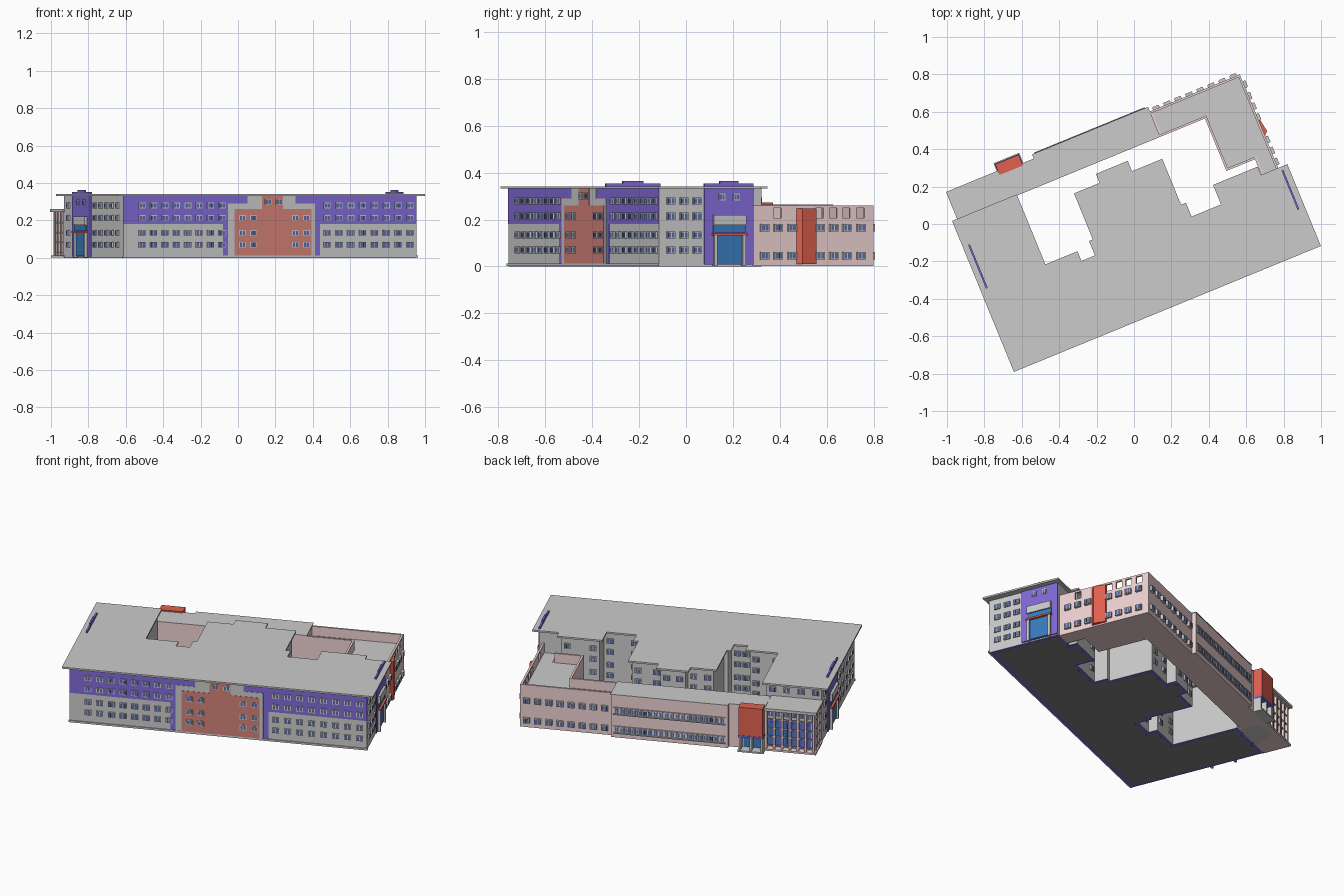
import bpy, bmesh, math
from mathutils import Matrix, Vector

if "Cube" in bpy.data.objects:
    bpy.data.objects.remove(bpy.data.objects["Cube"])

ROT = Matrix.Rotation(math.radians(22.3), 4, 'Z')   # plan is turned on the site
PURPLE, BLUE, GLASS = (.22, .14, .68, 1), (.04, .20, .50, 1), (.10, .15, .38, 1)
BRICK, RED, PINK, DARK = (.66, .22, .19, 1), (.75, .12, .08, 1), (.85, .64, .64, 1), (.22, .22, .22, 1)
parts = {}                                            # part name -> (bmesh, colour)


def part(name, col):
    if name not in parts:
        parts[name] = (bmesh.new(), col)
    return parts[name][0]


def prism(name, pts, z0, z1, col=None):
    bm = part(name, col)
    f = bm.faces.new([bm.verts.new((x, y, z0)) for x, y in pts])
    ext = bmesh.ops.extrude_face_region(bm, geom=[f], use_keep_orig=True)
    top = [g for g in ext['geom'] if isinstance(g, bmesh.types.BMVert)]
    bmesh.ops.translate(bm, verts=top, vec=(0, 0, z1 - z0))


def block(name, x0, x1, y0, y1, z0, z1, col=None):
    prism(name, [(x0, y0), (x1, y0), (x1, y1), (x0, y1)], z0, z1, col)


def panel(name, face, a0, a1, z0, z1, d, col=None, d0=-.002):
    """Box on a wall face: a runs along the wall, d is how far it stands out."""
    axis, sign, pos = face
    p, q = sorted((pos + sign * d0, pos + sign * d))
    if axis == 'y':
        block(name, a0, a1, p, q, z0, z1, col)
    else:
        block(name, p, q, a0, a1, z0, z1, col)


def window(pre, face, a, z, w=.038, h=.03, d=.008):
    panel(pre + '_window_frames', face, a - w / 2, a + w / 2, z - h / 2, z + h / 2, d)
    for s in (-1, 1):
        c = a + s * w * .22
        panel(pre + '_window_glass', face, c - w * .17, c + w * .17, z - h * .36, z + h * .36, d + .001, GLASS)


def spread(a, b, n):
    return [a + (b - a) * i / (n - 1) for i in range(n)]


def inset(pts, d):
    out = []
    for i, p in enumerate(pts):
        p = Vector(p)
        e1 = (p - Vector(pts[i - 1])).normalized()
        e2 = (Vector(pts[(i + 1) % len(pts)]) - p).normalized()
        out.append(tuple(p + d * Vector((-e1.y - e2.y, e1.x + e2.x))))
    return out


# main block: stepped courtyard outline, walls set in under the eaves
roof = [(-.894, -.488), (.88, -.488), (.88, -.015), (.728, -.015), (.728, .033), (.47, .033),
        (.47, -.08), (.30, -.08), (.30, 0), (.272, 0), (.272, .265), (.097, .265), (.097, .325),
        (-.087, .325), (-.087, .273), (-.235, .273), (-.235, .007), (-.257, .007), (-.257, -.076),
        (-.335, -.076), (-.335, -.02), (-.52, -.02), (-.52, .384), (-.894, .384)]
U0, U1, V0 = -.855, .84, -.468
walls = [(min(max(x, U0), U1), y) for x, y in inset(roof, .02)]
prism('main_roof', roof, .332, .342)
prism('main_walls', walls, .001, .332)
prism('wall_base', walls, .0005, .001, PURPLE)
prism('ground_floor', inset(walls, .02), 0, .0005, DARK)
FRONT, LEFT, RIGHT = ('y', -1, V0), ('x', -1, U0), ('x', 1, U1)
panel('plinth', FRONT, U0 - .005, U1 + .005, .001, .012, .006)
ROWS = (.07, .134, .214, .28)

# front facade: purple upper storeys, stepped grey and red centre
for a0, a1 in ((U0, -.28), (.28, U1)):
    panel('front_purple', FRONT, a0, a1, .18, .332, .002, PURPLE)
panel('front_purple', FRONT, -.28, .28, .012, .332, .002, PURPLE)
panel('front_grey_surround', FRONT, -.25, .25, .012, .29, .004)
panel('front_grey_surround', FRONT, -.138, .138, .29, .332, .004)
panel('front_red_centre', FRONT, -.215, .23, .012, .26, .006, BRICK)
panel('front_red_centre', FRONT, -.055, .065, .26, .332, .006, BRICK)
for z in ROWS:
    for a in spread(-.748, -.286, 8) + spread(.321, .80, 8):
        window('front', FRONT, a, z)
for z in ROWS[:3]:
    for a in (-.17, -.107, .136, .2):
        window('front', FRONT, a, z, d=.01)
for a in (-.022, .042):
    window('front', FRONT, a, .3, d=.01)

# end walls: windows and purple entrance portals that rise through the roof
for z in ROWS:
    for a in spread(-.415, -.295, 3):
        window('right', RIGHT, a, z)
    for a in spread(-.39, -.075, 5):
        window('left', LEFT, a, z)
    window('left', LEFT, .3, z)
for pre, face, lo, hi in (('right', RIGHT, -.262, -.036), ('left', LEFT, -.02, .233)):
    m, w = (lo + hi) / 2, (hi - lo) / 2
    panel(pre + '_portal', face, lo, hi, .008, .353, .008, PURPLE)
    panel(pre + '_portal', face, m - w * .38, m + w * .38, .353, .364, .008, PURPLE)
    panel(pre + '_portal_grey_band', face, m - w * .66, m + w * .66, .176, .22, .022)
    panel(pre + '_portal_glass', face, m - w * .66, m + w * .66, .145, .176, .014, BLUE)
    panel(pre + '_portal_canopy', face, m - w * .7, m + w * .7, .133, .143, .026, RED)
    panel(pre + '_portal_door', face, m - w * .5, m + w * .5, .01, .133, .012, BLUE)
    for s in (-1, 1):
        panel(pre + '_portal_columns', face, m + s * w * .58 - .007, m + s * w * .58 + .007, .001, .133, .022)
        window(pre + '_portal', face, m + s * w * .3, .297, w=.03, d=.012)

# courtyard windows on the long walls looking back
for i in range(3, len(walls)):
    (x1, y), (x0, y2) = walls[i], walls[(i + 1) % len(walls)]
    if abs(y - y2) < .001 and x1 - x0 > .09:
        n = max(2, round((x1 - x0) / .065) - 1)
        for a in spread(x0 + .035, x1 - .035, n):
            for z in (ROWS[3:] if y > .35 else ROWS):
                window('court', ('y', 1, y), a, z + (.022 if y > .35 else 0))

# low wing, right part: roof deck with parapets
P1, B1, T = .827, .525, .012
ell = [(.305, .378), (.565, .378), (.565, .075), (.73, .075), (.73, -.035), (P1, -.035), (P1, B1), (.305, B1)]
prism('low_wing_right', ell, .001, .2, PINK)
prism('low_deck', inset(ell, T), .2, .203)
for x0, x1, y0, y1 in ((.305, P1, B1 - T, B1), (.305, .565 + T, .378, .378 + T),
                       (.565, .565 + T, .075, .378), (.565, .73, .075, .075 + T)):
    block('parapets', x0, x1, y0, y1, .2, .26, PINK)
# open parapet along the right side
for z0, z1 in ((.2, .207), (.25, .26)):
    block('parapets', P1 - T, P1, -.035, B1, z0, z1, PINK)
holes = [.083, .277, .34, .40, .466]
ends = [-.035] + [e for h in holes for e in (h - .018, h + .018)] + [B1]
for a, b in zip(ends[::2], ends[1::2]):
    block('parapets', P1 - T, P1, a, b, .207, .25, PINK)
SIDE, BACK, MID = ('x', 1, P1), ('y', 1, B1), ('y', 1, .548)
for z in (.045, .165):
    for a in (.02, .083, .147, .277, .34, .40, .466):
        window('low_side', SIDE, a, z, h=.032, d=.014)
    for a in spread(.345, .79, 8):
        window('low_back', BACK, a, z, h=.032, d=.014)
# red wedge on the side wall
prism('side_red_wedge', [(P1 - .002, .168), (P1 + .02, .19), (P1 + .008, .26), (P1 - .002, .26)], .01, .247, RED)

# low wing, middle part with ribbon windows
block('low_wing_middle', -.57, .305, .378, B1, .001, .26, PINK)
block('low_wing_middle', -.363, .305, B1, .548, .001, .26, PINK)
block('low_roof', -.57, .307, .378, B1 + .002, .26, .264)
block('low_roof', -.363, .307, B1 + .002, .551, .26, .264)
for z in (.05, .165):
    panel('ribbon_ledges', MID, -.35, .29, z - .024, z - .018, .008)
    panel('ribbon_ledges', MID, -.35, .29, z + .018, z + .022, .006)
    for a in spread(-.33, .27, 20):
        window('ribbon', MID, a, z, w=.026, h=.032, d=.004)

# back entrance: red box over a glazed door
block('back_entrance_box', -.566, -.43, B1 - .01, .577, .1, .272, RED)
block('back_entrance_band', -.568, -.428, B1, .58, .088, .1, PURPLE)
panel('back_entrance_door', BACK, -.545, -.45, .012, .088, .006, BLUE)
for a in (-.56, -.498, -.436):
    panel('back_entrance_posts', BACK, a - .006, a + .006, .001, .088, .048)
block('back_entrance_step', -.572, -.424, B1, .585, .001, .01)

# glazed gallery at the back left corner
block('gallery_core', -.83, -.57, .36, .495, .001, .25)
block('gallery_roof', -.865, -.566, .36, .54, .245, .262)
block('gallery_floor', -.86, -.566, .36, .535, .001, .012, PINK)
GB, GL = ('y', 1, .495), ('x', -1, -.83)
for face, lo, hi, n in ((GB, -.825, -.575, 6), (GL, .375, .49, 3)):
    out = .03 if face is GB else .024
    panel('gallery_glass', face, lo, hi, .025, .175, .004, PURPLE)
    for a in spread(lo - (.02 if face is GB else 0), hi, n + 1):
        panel('gallery_pillars', face, a - .006, a + .006, .001, .25, out, PINK, out - .014)
    for z in (.025, .08, .13, .185):
        panel('gallery_rails', face, lo - .02, hi + .01, z, z + .007, out - .004, None, out - .012)
    for i, a in enumerate(spread(lo + .02, hi - .02, n)):
        window('gallery', face, a, .217, w=.034, h=.03)
        panel('gallery_panes', face, a - .011, a + .011, .035, .165, .007, BLUE)

# turn every part into an object
for name, (bm, col) in parts.items():
    bmesh.ops.recalc_face_normals(bm, faces=bm.faces[:])
    bm.transform(ROT)
    me = bpy.data.meshes.new(name)
    bm.to_mesh(me)
    bm.free()
    if col:
        key = 'colour_%d_%d_%d' % tuple(int(c * 100) for c in col[:3])
        mat = bpy.data.materials.get(key) or bpy.data.materials.new(key)
        mat.diffuse_color = col
        mat.use_nodes = True
        mat.node_tree.nodes["Principled BSDF"].inputs["Base Color"].default_value = mat.diffuse_color
        me.materials.append(mat)
    bpy.context.collection.objects.link(bpy.data.objects.new(name, me))
